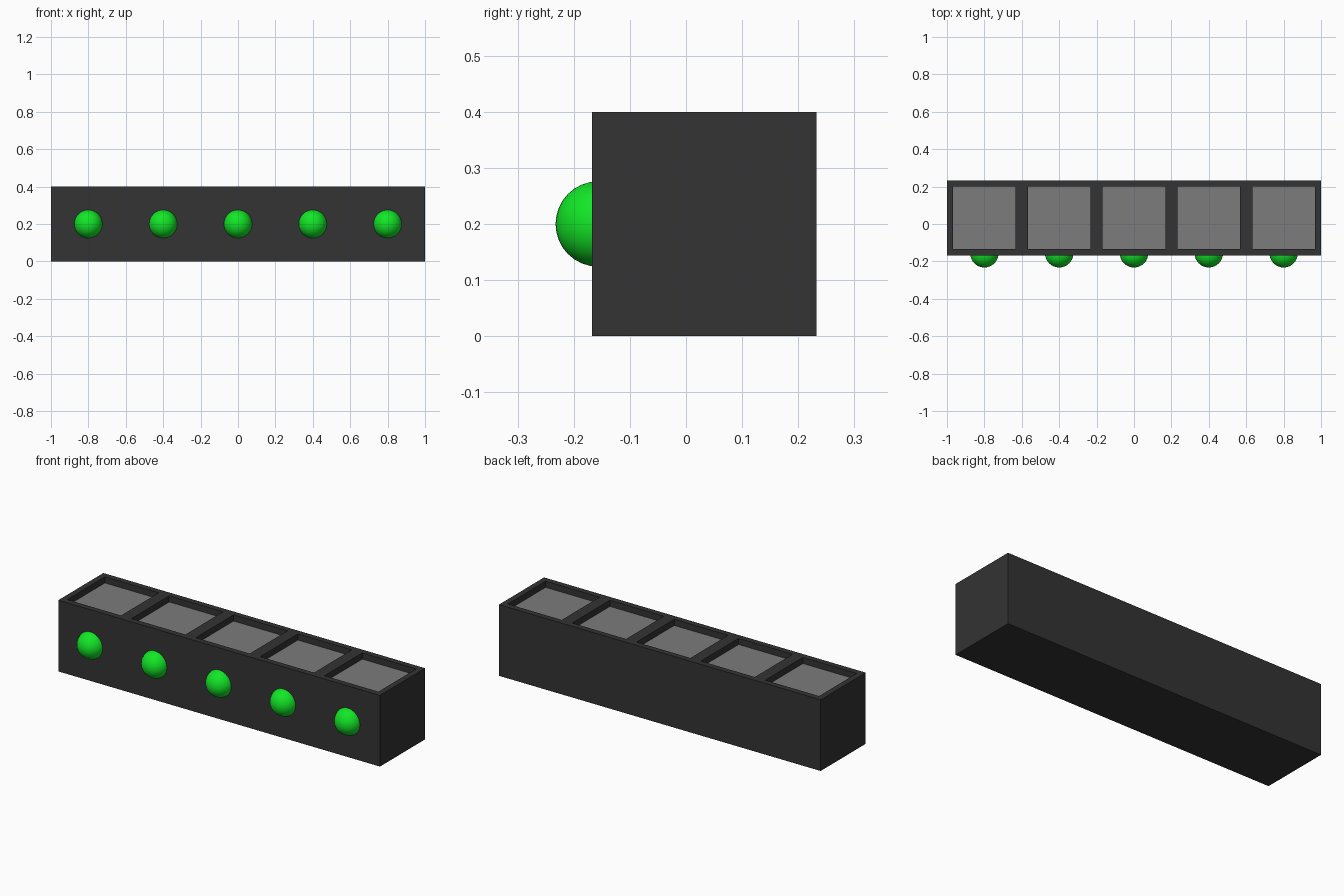
import bpy, bmesh
from mathutils import Matrix, Vector

if "Cube" in bpy.data.objects:
    bpy.data.objects.remove(bpy.data.objects["Cube"])

N, PITCH, H = 5, 0.4, 0.4      # cells, cell pitch, body height
CY = 0.0325                    # body centre in y (domes overhang the front)
RIM, DEPTH, PLATE = 0.0325, 0.035, 0.02
BALL = 0.076
XS = [(i - (N - 1) / 2) * PITCH for i in range(N)]


def material(name, rgb):
    m = bpy.data.materials.new(name)
    m.diffuse_color = (*rgb, 1)
    m.use_nodes = True
    m.node_tree.nodes["Principled BSDF"].inputs["Base Color"].default_value = m.diffuse_color
    return m


def finish(bm, name, mat):
    me = bpy.data.meshes.new(name)
    bm.to_mesh(me)
    bm.free()
    me.materials.append(mat)
    ob = bpy.data.objects.new(name, me)
    bpy.context.collection.objects.link(ob)
    return ob


def box(bm, size, centre):
    bmesh.ops.create_cube(bm, size=1, matrix=Matrix.Translation(centre) @ Matrix.Diagonal((*size, 1)))


dark = material("dark_casing", (0.033, 0.033, 0.033))
grey = material("grey_panel", (0.2, 0.2, 0.2))
green = material("green_light", (0.006, 0.8, 0.02))

# Casing: long bar split into cells, each with a square pocket in the top
bm = bmesh.new()
box(bm, (N * PITCH, 0.4, H), (0, CY, H / 2))
for x in XS[:-1]:
    bmesh.ops.bisect_plane(bm, geom=bm.verts[:] + bm.edges[:] + bm.faces[:],
                           plane_co=(x + PITCH / 2, 0, 0), plane_no=(1, 0, 0))
bm.normal_update()
tops = [f for f in bm.faces if f.normal.z > 0.9]
bmesh.ops.inset_individual(bm, faces=tops, thickness=RIM, use_even_offset=True)
for f in tops:
    wall = bmesh.ops.extrude_face_region(bm, geom=[f])["geom"]
    bmesh.ops.translate(bm, vec=Vector((0, 0, -DEPTH - PLATE)),
                        verts=[v for v in wall if isinstance(v, bmesh.types.BMVert)])
    bmesh.ops.delete(bm, geom=[f], context='FACES_ONLY')
bmesh.ops.recalc_face_normals(bm, faces=bm.faces[:])
finish(bm, "casing", dark)

for i, x in enumerate(XS, 1):
    # Grey panel filling the bottom of each pocket
    bm = bmesh.new()
    w = PITCH - 2 * RIM
    box(bm, (w, w, PLATE), (x, CY, H - DEPTH - PLATE / 2))
    finish(bm, f"top_panel_{i}", grey)

    # Green indicator ball set into the front face
    bm = bmesh.new()
    bmesh.ops.create_uvsphere(bm, u_segments=32, v_segments=16, radius=BALL,
                              matrix=Matrix.Translation((x, BALL - 0.2325, H / 2)))
    for f in bm.faces:
        f.smooth = True
    finish(bm, f"indicator_light_{i}", green)
